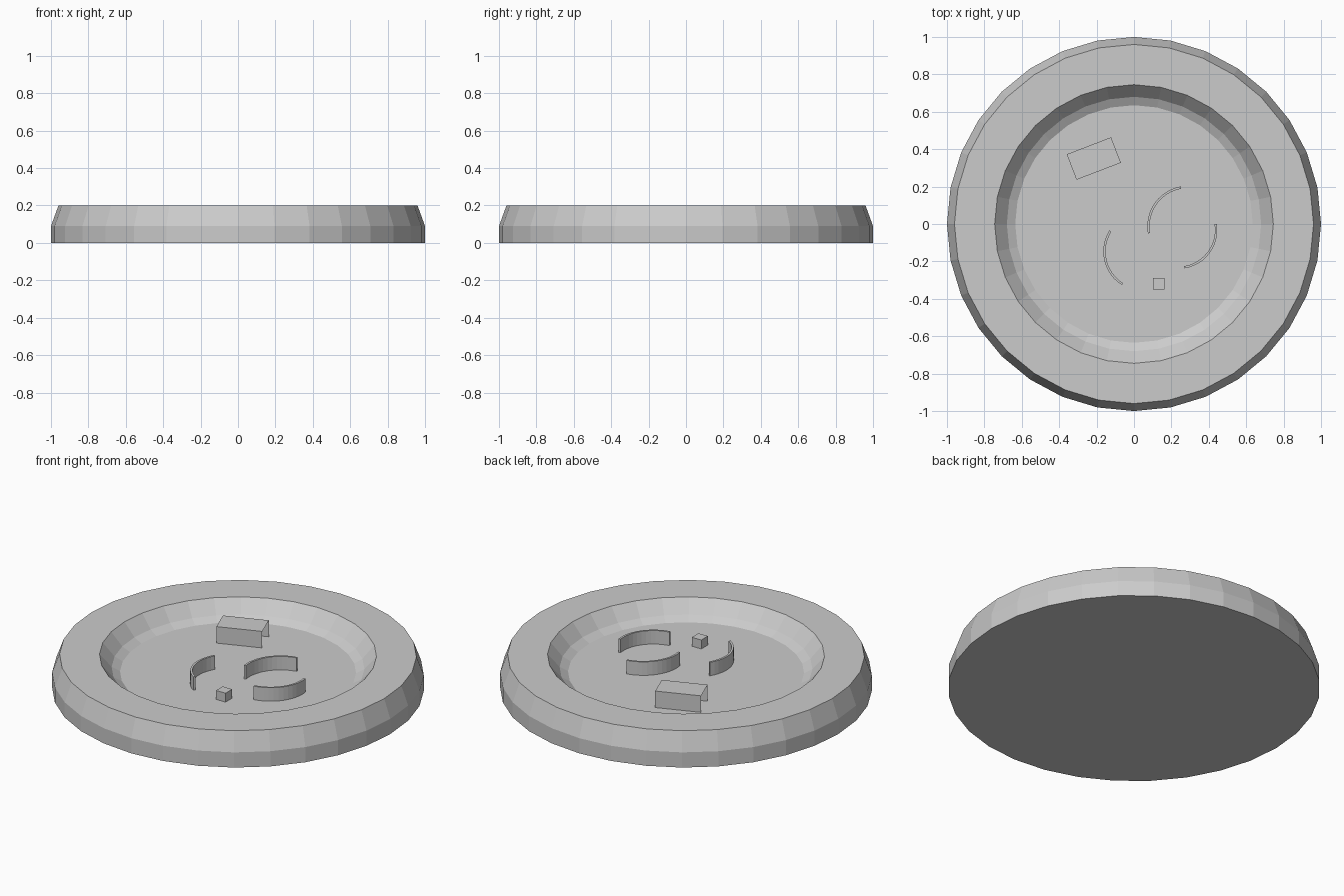
import bpy
import math
from mathutils import Matrix

if "Cube" in bpy.data.objects:
    bpy.data.objects.remove(bpy.data.objects["Cube"])


def make_mesh(name, verts, faces):
    mesh = bpy.data.meshes.new(name)
    mesh.from_pydata(verts, [], faces)
    mesh.update()
    obj = bpy.data.objects.new(name, mesh)
    bpy.context.collection.objects.link(obj)
    return obj


def lathe(name, profile, n):
    """Closed turned solid; profile runs from bottom rim to inner floor."""
    verts = [(r * math.cos(2 * math.pi * i / n), r * math.sin(2 * math.pi * i / n), z)
             for r, z in profile for i in range(n)]
    faces = [tuple(reversed(range(n)))]
    for k in range(len(profile) - 1):
        for i in range(n):
            j = (i + 1) % n
            faces.append((k * n + i, k * n + j, (k + 1) * n + j, (k + 1) * n + i))
    last = (len(profile) - 1) * n
    faces.append(tuple(range(last, last + n)))
    return make_mesh(name, verts, faces)


def block(name, centre, size, angle, z0, z1, open_ends=False):
    rot = Matrix.Rotation(math.radians(angle), 3, 'Z')
    verts = []
    for z in (z0, z1):
        for sx, sy in ((-1, -1), (1, -1), (1, 1), (-1, 1)):
            p = rot @ Matrix.Diagonal((size[0] / 2, size[1] / 2, 1)).col[0] * sx \
                + rot @ Matrix.Diagonal((size[0] / 2, size[1] / 2, 1)).col[1] * sy
            verts.append((centre[0] + p.x, centre[1] + p.y, z))
    faces = [(3, 2, 1, 0), (4, 5, 6, 7), (0, 1, 5, 4), (2, 3, 7, 6)]
    if not open_ends:
        faces += [(1, 2, 6, 5), (3, 0, 4, 7)]
    return make_mesh(name, verts, faces)


def curved_strip(name, centre, radius, start, z0, z1, sweep=90, thick=0.012, n=12):
    verts = []
    for i in range(n + 1):
        a = math.radians(start + sweep * i / n)
        for r, z in ((radius - thick, z0), (radius, z0), (radius, z1), (radius - thick, z1)):
            verts.append((centre[0] + r * math.cos(a), centre[1] + r * math.sin(a), z))
    faces = [(3, 2, 1, 0)[::-1], tuple(4 * n + k for k in (3, 2, 1, 0))]
    for i in range(n):
        for k in range(4):
            m = (k + 1) % 4
            faces.append((4 * i + k, 4 * i + 4 + k, 4 * i + 4 + m, 4 * i + m)[::-1])
    return make_mesh(name, verts, faces)


FLOOR = 0.10

# Low-poly dish with a raised rim and a recessed floor
lathe("dish", [(1.0, 0.0), (1.0, 0.09), (0.96, 0.2),
               (0.745, 0.2), (0.68, 0.125), (0.635, FLOOR)], 32)

# Open-ended tube and small cube resting on the floor
block("rectangular_tube", (-0.215, 0.35), (0.254, 0.146), 21, FLOOR, 0.198, open_ends=True)
block("small_cube", (0.133, -0.32), (0.062, 0.062), 0, FLOOR, 0.153)

# Three thin quarter-circle strips
for i, (centre, radius, start) in enumerate((
        ((0.288, -0.013), 0.217, 100),
        ((0.237, -0.032), 0.208, -81),
        ((0.048, -0.147), 0.212, 148))):
    curved_strip(f"curved_strip_{i + 1}", centre, radius, start, FLOOR, 0.18)
